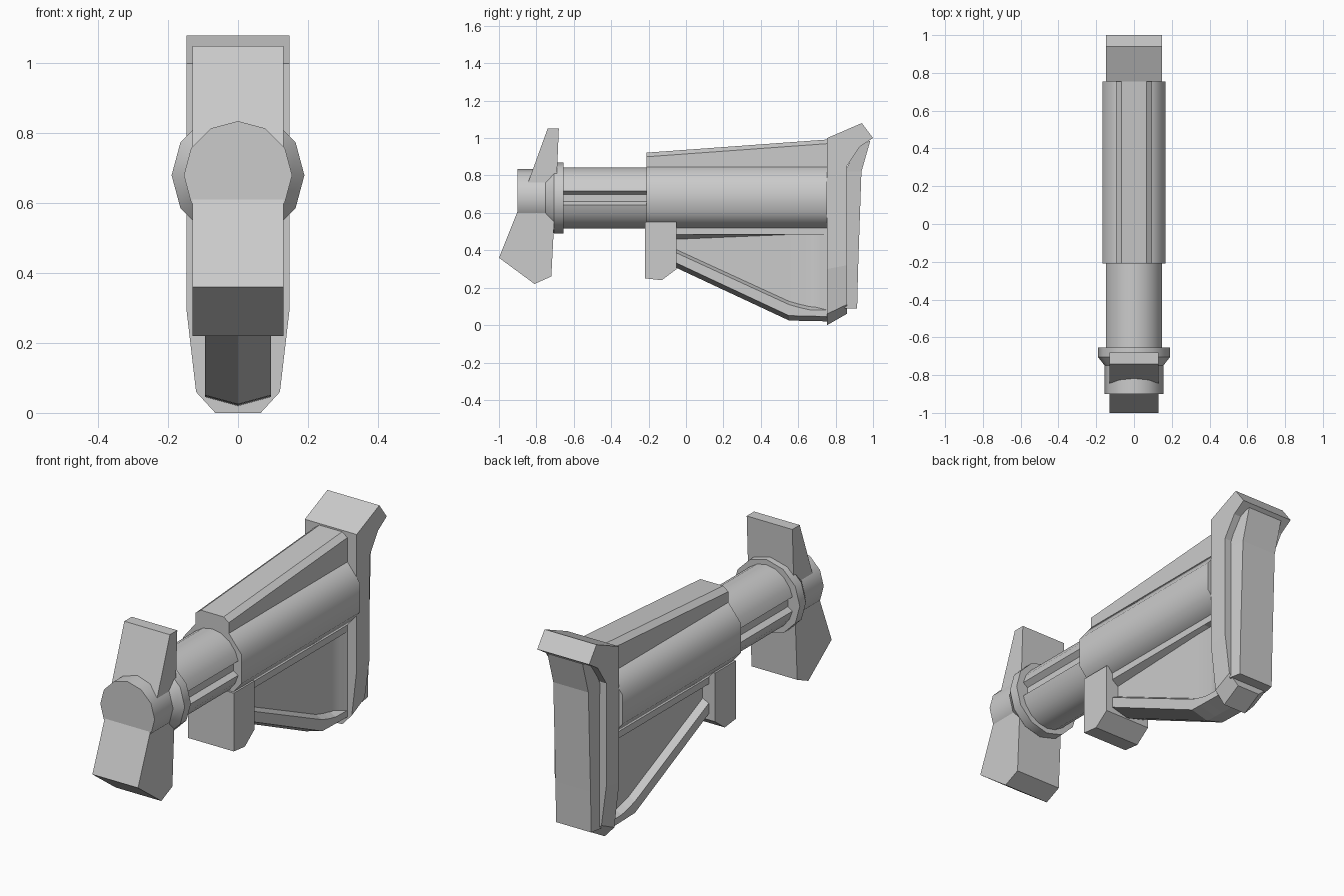
import bpy, bmesh, math

if "Cube" in bpy.data.objects:
    bpy.data.objects.remove(bpy.data.objects["Cube"])


def loft(name, rings, smooth=0):
    """Skin equal-length closed rings of (x, y, z) and cap both ends."""
    bm = bmesh.new()
    vs = [[bm.verts.new(p) for p in r] for r in rings]
    n = len(vs[0])
    for a, b in zip(vs, vs[1:]):
        for i in range(n):
            j = (i + 1) % n
            bm.faces.new((a[i], a[j], b[j], b[i]))
    bm.faces.new(vs[0])
    bm.faces.new(vs[-1])
    bmesh.ops.recalc_face_normals(bm, faces=bm.faces)
    me = bpy.data.meshes.new(name)
    bm.to_mesh(me)
    bm.free()
    ob = bpy.data.objects.new(name, me)
    bpy.context.collection.objects.link(ob)
    if smooth:
        bpy.ops.object.select_all(action='DESELECT')
        ob.select_set(True)
        bpy.context.view_layer.objects.active = ob
        bpy.ops.object.shade_smooth_by_angle(angle=math.radians(smooth))
    return ob


def prism(name, profile, w):
    """Side profile of (y, z) extruded to x = +-w."""
    return loft(name, [[(x, y, z) for y, z in profile] for x in (-w, w)])


def section(y, half):
    """Mirror a half cross-section of (x, z) into a full ring at y."""
    left = [(-x, z) for x, z in reversed(half) if x > 0]
    return [(x, y, z) for x, z in half + left]


CZ = 0.68  # height of the tube axis

# Front hub with flared collar, 12 sided
hub = [(-0.9, 0.155), (-0.75, 0.155), (-0.705, 0.19), (-0.655, 0.19)]
loft("front_hub", [[(r * math.cos(i * math.pi / 6), y, CZ + r * math.sin(i * math.pi / 6))
                    for i in range(12)] for y, r in hub], 35)

# Upper and lower fins on the hub
prism("upper_fin", [(-0.845, 0.76), (-0.74, 1.05), (-0.68, 1.05), (-0.69, 0.81), (-0.75, 0.76)], 0.13)
prism("lower_fin", [(-0.9, 0.61), (-1.0, 0.36), (-0.81, 0.22), (-0.72, 0.26),
                    (-0.705, 0.55), (-0.75, 0.61)], 0.13)

# Tube with a groove along each side
angles = [90, 70, 50, 30, 13]
upper = [(0.152 * math.cos(math.radians(a)), CZ + 0.163 * math.sin(math.radians(a))) for a in angles]
upper[0] = (0, CZ + 0.163)
lower = [(x, 2 * CZ - z) for x, z in reversed(upper)]
tube = upper + [(0.122, 0.697), (0.122, 0.66)] + lower
loft("tube", [section(y, tube) for y in (-0.66, -0.2)], 35)

# Eight sided sleeve
sleeve = [(0.095, 0.845), (0.167, 0.755), (0.167, 0.605), (0.095, 0.52)]
loft("sleeve", [section(y, sleeve) for y in (-0.21, 0.755)], 60)

# Rising cheek ridge on top of the sleeve
loft("cheek_ridge", [section(y, [(0.065, z), (0.095, z - 0.022), (0.095, 0.83)])
                     for y, z in ((-0.21, 0.922), (0.755, 0.992))])

# Release block under the sleeve front
prism("release_block", [(-0.22, 0.55), (-0.22, 0.25), (-0.13, 0.24), (-0.05, 0.3), (-0.05, 0.55)], 0.13)

# Recessed web panel, flaring out at the rear
web = [(-0.06, 0.34, 0.06), (0.55, 0.05, 0.06), (0.65, 0.05, 0.06),
       (0.69, 0.05, 0.065), (0.72, 0.05, 0.078), (0.755, 0.05, 0.095)]
loft("web_panel", [section(y, [(w, 0.53), (w, z)]) for y, z, w in web], 40)

# Rail above the web and sloped rim below it
loft("web_top_rail", [section(y, [(0.095, 0.53), (0.095, 0.485), (0.055, 0.455 if y < 0.6 else 0.484)])
                      for y in (-0.06, 0.64, 0.67, 0.755)])
rim = [(-0.06, 0.31, 0.08), (0.55, 0.025, 0.085), (0.61, 0.023, 0.07), (0.66, 0.022, 0.06), (0.755, 0.02, 0.06)]
loft("web_bottom_rim", [section(y, [(0.055, z + h + 0.02), (0.095, z + h), (0.095, z + 0.026), (0, z)])
                        for y, z, h in rim])

# Butt plate, stacked from the narrow toe up to the overhanging heel
plate = [(0.755, 0.0, 0.86, 0.06, 0.065), (0.755, 0.06, 0.86, 0.11, 0.12),
         (0.755, 0.3, 0.86, 0.32, 0.148), (0.755, 0.8, 0.86, 0.85, 0.148),
         (0.755, 1.0, 0.93, 0.955, 0.148), (0.94, 1.08, 1.0, 1.0, 0.148)]
loft("butt_plate", [[(-w, y0, z0), (w, y0, z0), (w, y1, z1), (-w, y1, z1)]
                    for y0, z0, y1, z1, w in plate])

# Rear pad, slightly tapered toward its back face
pad = [(0.85, 0.09, 0.915, 0.09), (0.85, 0.3, 0.92, 0.3), (0.85, 0.82, 0.938, 0.82),
       (0.92, 0.96, 0.985, 0.985)]
loft("butt_pad", [[(-0.112, y0, z0), (0.112, y0, z0), (0.1, y1, z1), (-0.1, y1, z1)]
                  for y0, z0, y1, z1 in pad])
